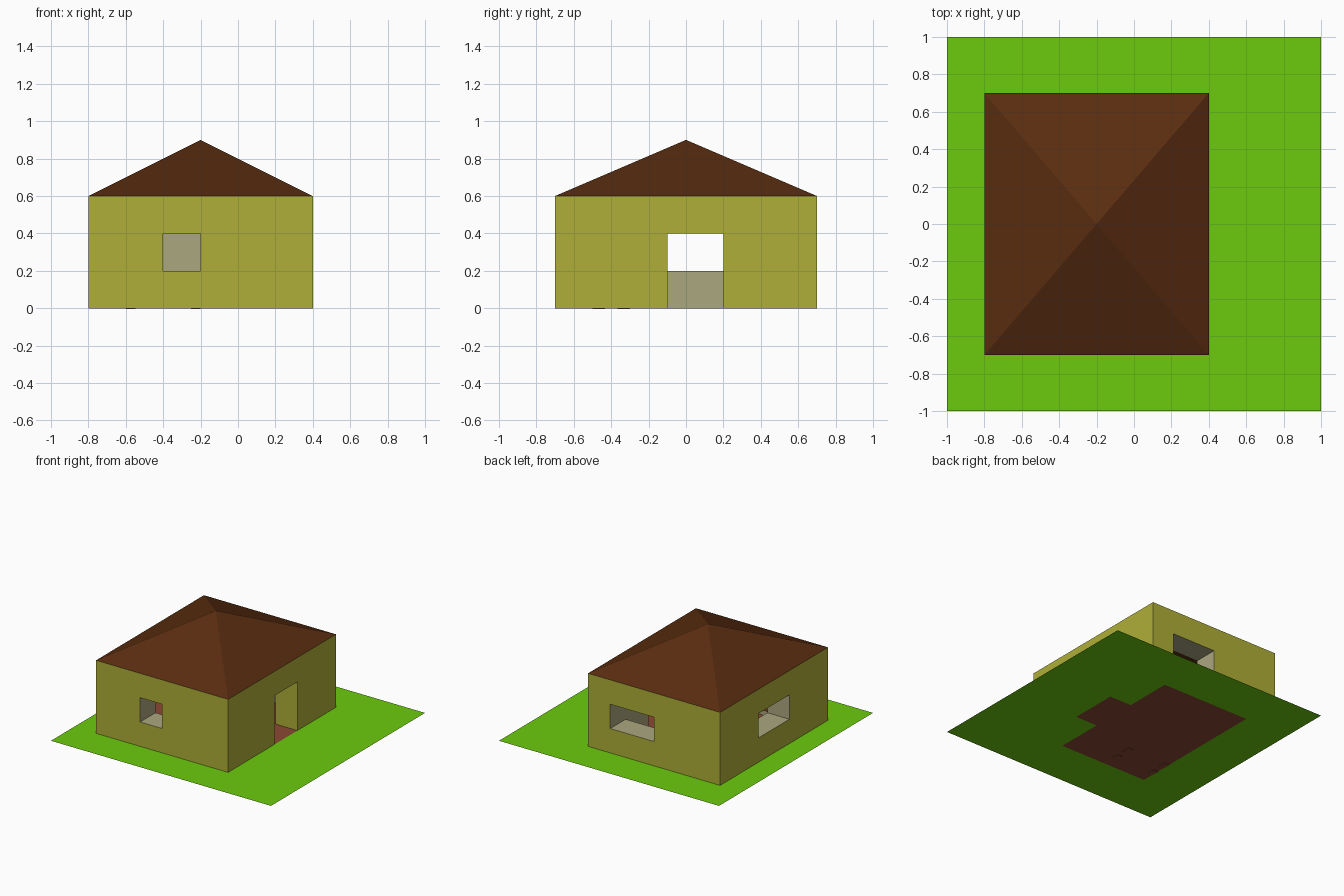
import bpy
import bmesh

old = bpy.data.objects.get("Cube")
if old:
    bpy.data.objects.remove(old, do_unlink=True)


def material(name, rgb):
    m = bpy.data.materials.new(name)
    m.use_nodes = True
    m.diffuse_color = (*rgb, 1)
    m.node_tree.nodes["Principled BSDF"].inputs["Base Color"].default_value = (*rgb, 1)
    return m


GREEN = material("grass green", (0.15, 0.6, 0.004))
OLIVE = material("olive yellow", (0.43, 0.43, 0.04))
GREY = material("warm grey", (0.41, 0.385, 0.215))
ROOF = material("dark brown", (0.1, 0.026, 0.005))
FLOOR = material("red brown", (0.26, 0.065, 0.033))


def add_object(name, bm, *mats):
    bmesh.ops.recalc_face_normals(bm, faces=bm.faces)
    mesh = bpy.data.meshes.new(name)
    bm.to_mesh(mesh)
    bm.free()
    for m in mats:
        mesh.materials.append(m)
    obj = bpy.data.objects.new(name, mesh)
    bpy.context.collection.objects.link(obj)
    return obj


def add_box(bm, xs, ys, zs):
    verts = bmesh.ops.create_cube(bm, size=1)["verts"]
    for v in verts:
        v.co = [r[0] if c < 0 else r[1] for c, r in zip(v.co, (xs, ys, zs))]


def box(name, xs, ys, zs, *mats):
    bm = bmesh.new()
    add_box(bm, xs, ys, zs)
    return add_object(name, bm, *mats)


# Lawn with the floor and doorway as coloured faces
bm = bmesh.new()
xs = (-1, -0.6, 0.2, 0.4, 1)
ys = (-1, -0.6, -0.2, 0.2, 0.6, 1)
grid = [[bm.verts.new((x, y, 0)) for y in ys] for x in xs]
for i in range(len(xs) - 1):
    for j in range(len(ys) - 1):
        f = bm.faces.new((grid[i][j], grid[i + 1][j], grid[i + 1][j + 1], grid[i][j + 1]))
        c = f.calc_center_median()
        room = -0.6 < c.x < 0.2 and abs(c.y) < 0.6
        doorway = 0.2 < c.x < 0.4 and abs(c.y) < 0.2
        f.material_index = int(room or doorway)
add_object("lawn_and_floor", bm, GREEN, FLOOR)

# Thick walls with the room, windows and door cut out
walls = box("walls", (-0.8, 0.4), (-0.7, 0.7), (0, 0.6), OLIVE, GREY)
openings = {
    "room": ((-0.6, 0.2), (-0.5, 0.5), (-0.1, 0.7)),
    "front_window": ((-0.4, -0.2), (-0.8, -0.4), (0.2, 0.4)),
    "back_window": ((-0.2, 0.199), (0.4, 0.8), (0.2, 0.4)),
    "left_window": ((-0.9, -0.5), (-0.2, 0.2), (0.2, 0.4)),
    "door": ((0.1, 0.5), (-0.1, 0.2), (-0.1, 0.4)),
}
cutters = []
for name, size in openings.items():
    cutter = box(name + "_cutter", *size)
    cutter.hide_render = True
    mod = walls.modifiers.new(name, "BOOLEAN")
    mod.operation = "DIFFERENCE"
    mod.solver = "EXACT"
    mod.object = cutter
    cutters.append(cutter)
bpy.context.view_layer.update()
bm = bmesh.new()
bm.from_object(walls, bpy.context.evaluated_depsgraph_get())
walls.modifiers.clear()
for cutter in cutters:
    bpy.data.objects.remove(cutter, do_unlink=True)

# Open underside; grey inside faces and window reveals, olive door reveal
bm.normal_update()
underside = [f for f in bm.faces if f.normal.z < -0.9 and f.calc_center_median().z < 0.01]
bmesh.ops.delete(bm, geom=underside, context="FACES")
for f in bm.faces:
    c = f.calc_center_bounds()
    outside = abs(c.x + 0.2) > 0.599 or abs(c.y) > 0.699 or c.z > 0.599
    door_reveal = c.x > 0.21 and abs(c.y) < 0.21
    f.material_index = 0 if outside or door_reveal else 1
bm.to_mesh(walls.data)
bm.free()

# Pyramid roof
bm = bmesh.new()
eaves = [bm.verts.new((x, y, 0.6)) for x, y in
         ((-0.8, -0.7), (0.4, -0.7), (0.4, 0.7), (-0.8, 0.7))]
apex = bm.verts.new((-0.2, 0, 0.9))
bm.faces.new(eaves)
for i in range(4):
    bm.faces.new((eaves[i], eaves[(i + 1) % 4], apex))
add_object("roof", bm, ROOF)

# Small table in the front corner of the room
bm = bmesh.new()
add_box(bm, (-0.599, -0.2), (-0.499, -0.3), (0.15, 0.18))
for x in (-0.599, -0.25):
    for y in (-0.499, -0.365):
        add_box(bm, (x, x + 0.05), (y, y + 0.065), (-0.004, 0.15))
add_object("table", bm, FLOOR)
